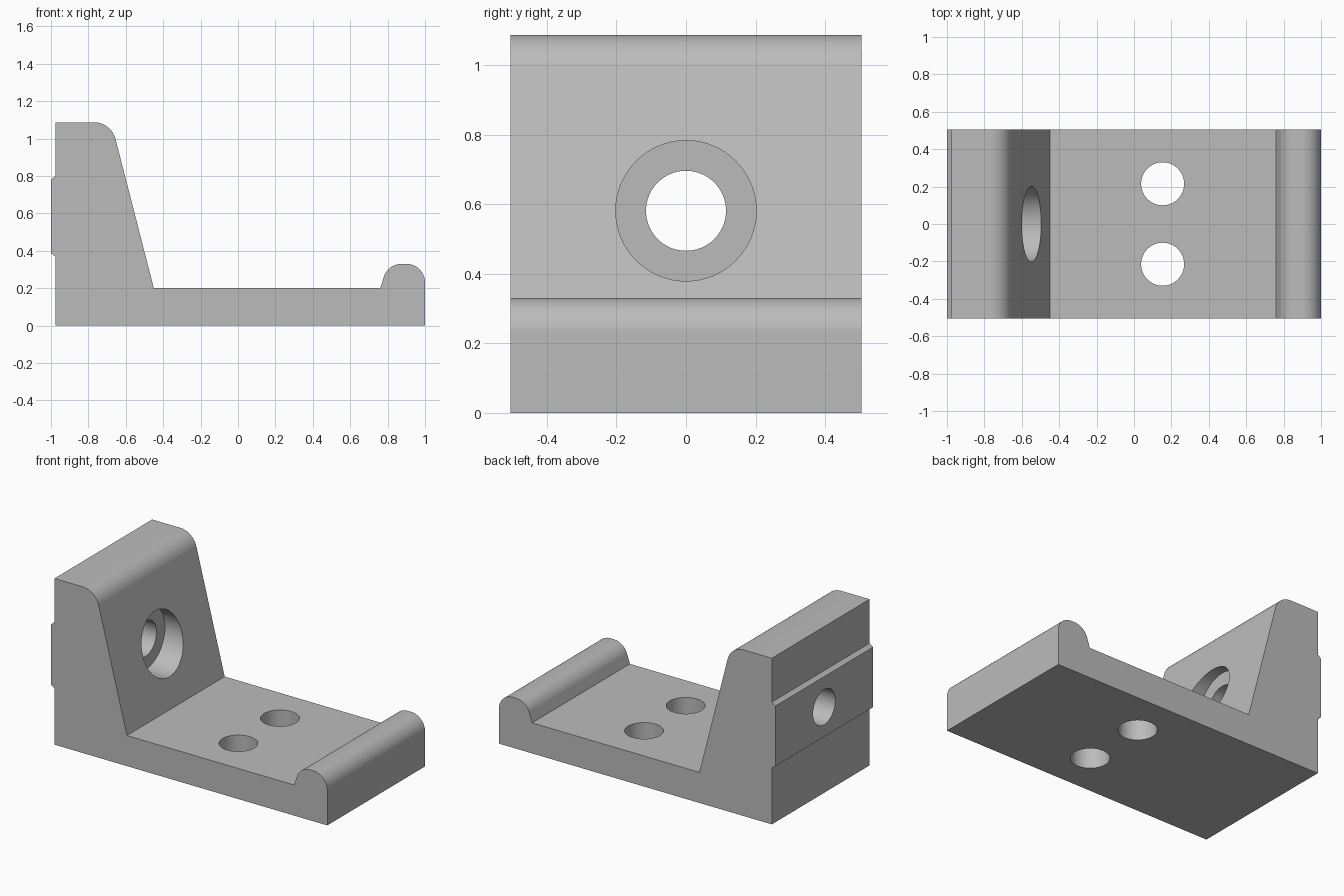
import bpy, bmesh, math
from mathutils import Matrix

cube = bpy.data.objects.get("Cube")
if cube:
    bpy.data.objects.remove(cube, do_unlink=True)

WIDTH = 1.01
FLOOR_Z = 0.2
HOLE_R = 0.115

grey = bpy.data.materials.new("plain grey")
grey.use_nodes = True
grey.diffuse_color = (0.5, 0.5, 0.5, 1)
grey.node_tree.nodes["Principled BSDF"].inputs["Base Color"].default_value = (0.5, 0.5, 0.5, 1)


def arc(cx, cz, r, start, end, steps=20):
    angles = [math.radians(start + (end - start) * i / steps) for i in range(steps + 1)]
    return [(cx + r * math.cos(a), cz + r * math.sin(a)) for a in angles]


def add_object(name, bm):
    bmesh.ops.recalc_face_normals(bm, faces=bm.faces)
    mesh = bpy.data.meshes.new(name)
    bm.to_mesh(mesh)
    bm.free()
    mesh.materials.append(grey)
    obj = bpy.data.objects.new(name, mesh)
    bpy.context.collection.objects.link(obj)
    return obj


def extrude_profile(name, points):
    bm = bmesh.new()
    face = bm.faces.new([bm.verts.new((x, -WIDTH / 2, z)) for x, z in points])
    out = bmesh.ops.extrude_face_region(bm, geom=[face])
    moved = [v for v in out["geom"] if isinstance(v, bmesh.types.BMVert)]
    bmesh.ops.translate(bm, verts=moved, vec=(0, WIDTH, 0))
    return add_object(name, bm)


def cut_hole(target, name, centre, radius, depth, along_x=False):
    bm = bmesh.new()
    turn = Matrix.Rotation(math.pi / 2, 4, "Y") if along_x else Matrix.Identity(4)
    bmesh.ops.create_cone(bm, cap_ends=True, segments=64, radius1=radius, radius2=radius,
                          depth=depth, matrix=Matrix.Translation(centre) @ turn)
    cutter = add_object(name, bm)
    cutter.hide_render = True
    mod = target.modifiers.new(name, "BOOLEAN")
    mod.operation = "DIFFERENCE"
    mod.solver = "EXACT"
    mod.object = cutter
    bpy.context.view_layer.objects.active = target
    bpy.ops.object.modifier_apply(modifier=mod.name)
    bpy.data.objects.remove(cutter, do_unlink=True)


# Bracket outline: base, rounded end lip, sloping wall, locating rib on the back
outline = [(-0.975, 0), (1, 0)]
outline += arc(0.9, 0.23, 0.1, 0, 90)
outline += arc(0.875, 0.23, 0.1, 90, 165)
outline += [(0.76, FLOOR_Z), (-0.45, FLOOR_Z)]
outline += arc(-0.771, 0.967, 0.12, 14.5, 90)
outline += [(-0.975, 1.087), (-0.975, 0.8), (-1, 0.78), (-1, 0.387), (-0.975, 0.367)]
bracket = extrude_profile("bracket", outline)

# Pair of mounting holes through the base
for y in (-0.215, 0.215):
    cut_hole(bracket, "base_hole", (0.153, y, 0.1), HOLE_R, 0.6)

# Counterbored hole through the wall; the bore floor sits at x = -0.67
cut_hole(bracket, "wall_hole", (-0.8, 0, 0.581), HOLE_R, 1.0, along_x=True)
cut_hole(bracket, "wall_counterbore", (-0.47, 0, 0.581), 0.202, 0.4, along_x=True)

# Smooth curved faces, crisp edges
bpy.ops.object.select_all(action="DESELECT")
bracket.select_set(True)
bpy.context.view_layer.objects.active = bracket
bpy.ops.object.shade_smooth_by_angle(angle=math.radians(12))
weighted = bracket.modifiers.new("flat_face_normals", "WEIGHTED_NORMAL")
weighted.keep_sharp = True
